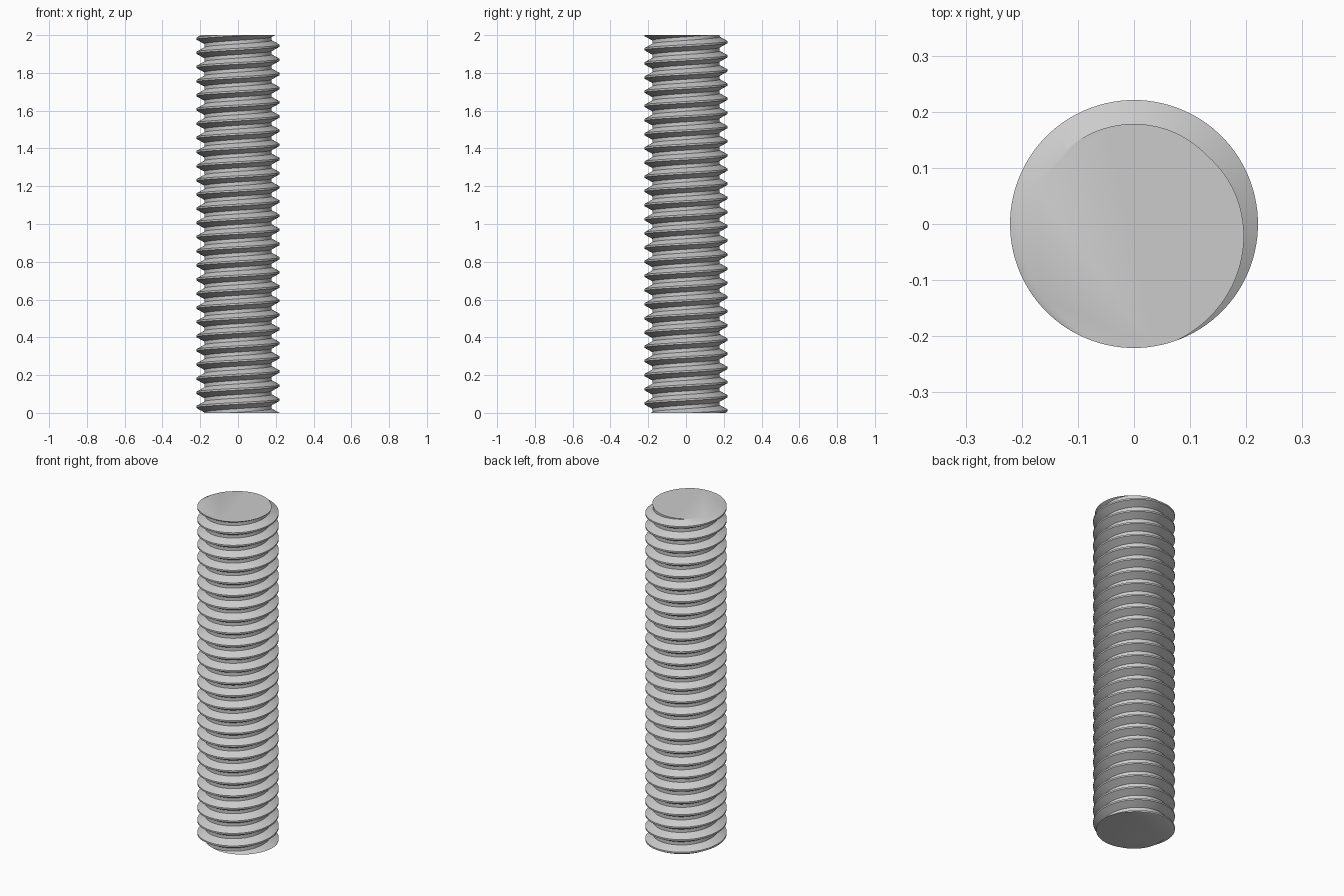
import bpy, bmesh, math
from mathutils import Vector

cube = bpy.data.objects.get("Cube")
if cube:
    bpy.data.objects.remove(cube, do_unlink=True)

# Rod and thread dimensions
LENGTH = 2.0
PITCH = 0.075
R_CREST, R_ROOT = 0.221, 0.1785
START = math.radians(28)     # crest direction at the bottom end
STEPS = 96                   # segments per turn
TURNS = range(-2 * STEPS, 30 * STEPS)

# One thread tooth: (radius, height within the pitch)
tooth = [
    (R_ROOT, -0.375 * PITCH),
    (R_CREST, -0.0625 * PITCH),
    (R_CREST, 0.0625 * PITCH),
    (R_ROOT, 0.375 * PITCH),
]

steel = bpy.data.materials.new("steel_grey")
steel.use_nodes = True
colour = (0.6, 0.6, 0.6, 1.0)
steel.diffuse_color = colour
steel.node_tree.nodes["Principled BSDF"].inputs["Base Color"].default_value = colour

# Sweep the tooth along a right-handed helix
bm = bmesh.new()
rings = []
for k in TURNS:
    a = START + math.tau * k / STEPS
    rise = PITCH * k / STEPS
    rings.append([bm.verts.new((r * math.cos(a), r * math.sin(a), rise + h))
                  for r, h in tooth])

# Join each tooth section to the next, and its top to the following turn
for k in range(len(rings) - STEPS - 1):
    here = rings[k] + [rings[k + STEPS][0]]
    ahead = rings[k + 1] + [rings[k + 1 + STEPS][0]]
    for j in range(len(tooth)):
        bm.faces.new((here[j], ahead[j], ahead[j + 1], here[j + 1]))

# Cut both ends flat and cap them
for height, normal in ((0.0, -1), (LENGTH, 1)):
    bmesh.ops.bisect_plane(bm, geom=bm.verts[:] + bm.edges[:] + bm.faces[:],
                           dist=1e-6, plane_co=Vector((0, 0, height)),
                           plane_no=Vector((0, 0, normal)), clear_outer=True)
bmesh.ops.delete(bm, geom=[v for v in bm.verts if not v.link_faces], context='VERTS')
bmesh.ops.holes_fill(bm, edges=[e for e in bm.edges if e.is_boundary], sides=0)
bmesh.ops.recalc_face_normals(bm, faces=bm.faces[:])

mesh = bpy.data.meshes.new("threaded_rod")
bm.to_mesh(mesh)
bm.free()
mesh.materials.append(steel)
rod = bpy.data.objects.new("threaded_rod", mesh)
bpy.context.collection.objects.link(rod)

# Smooth flanks, sharp thread edges
bpy.ops.object.select_all(action='DESELECT')
rod.select_set(True)
bpy.context.view_layer.objects.active = rod
bpy.ops.object.shade_smooth_by_angle(angle=math.radians(30))
